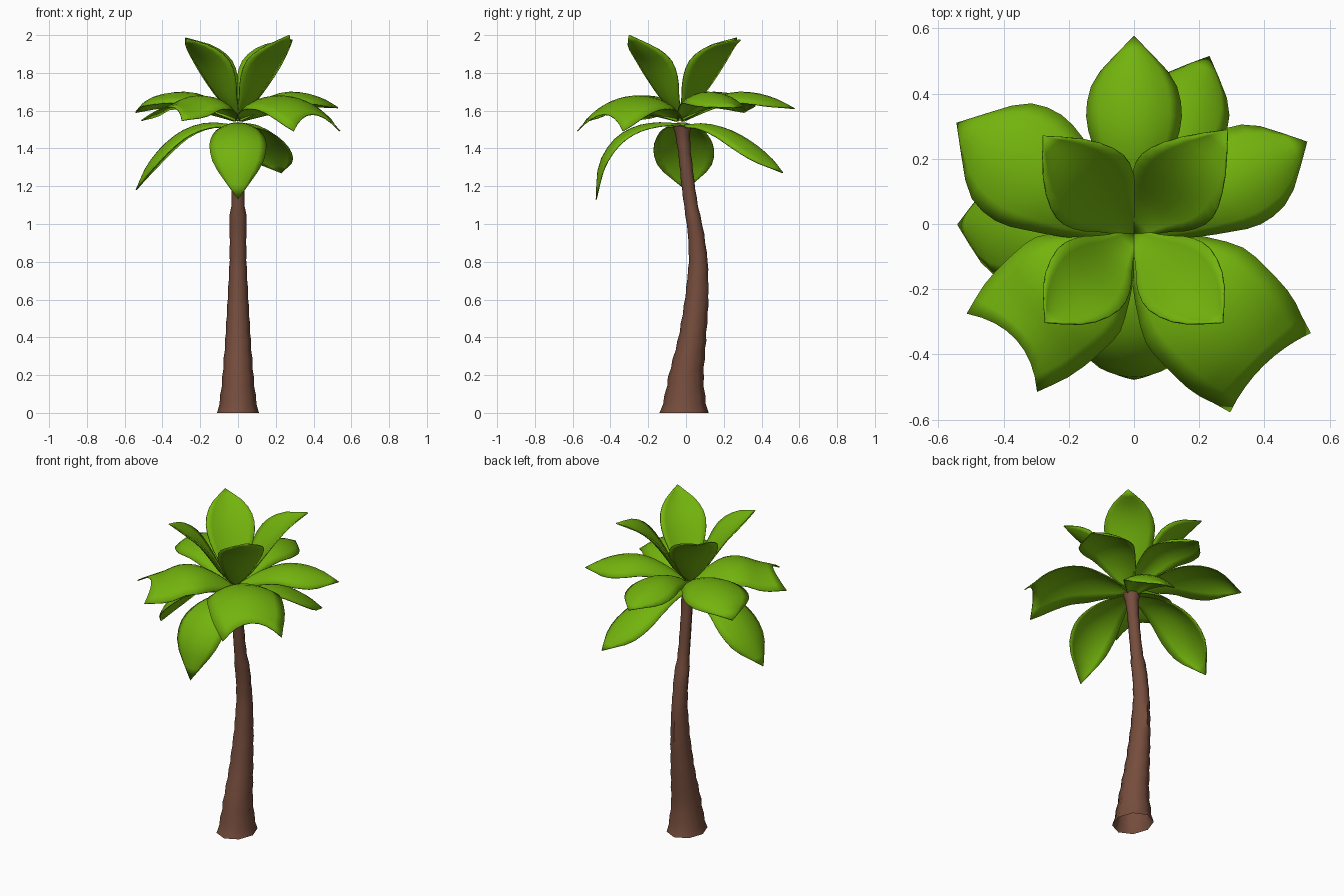
import bpy, bmesh, math
from mathutils import Vector

if "Cube" in bpy.data.objects:
    bpy.data.objects.remove(bpy.data.objects["Cube"])


def material(name, rgb):
    m = bpy.data.materials.new(name)
    m.diffuse_color = (*rgb, 1)
    m.use_nodes = True
    m.node_tree.nodes["Principled BSDF"].inputs["Base Color"].default_value = m.diffuse_color
    return m


GREEN = material("leaf green", (0.170, 0.450, 0.004))
BROWN = material("trunk brown", (0.180, 0.074, 0.046))


def finish(name, bm, mat, angle):
    bmesh.ops.recalc_face_normals(bm, faces=bm.faces)
    me = bpy.data.meshes.new(name)
    bm.to_mesh(me)
    bm.free()
    me.materials.append(mat)
    ob = bpy.data.objects.new(name, me)
    bpy.context.collection.objects.link(ob)
    bpy.ops.object.select_all(action='DESELECT')
    ob.select_set(True)
    bpy.context.view_layer.objects.active = ob
    bpy.ops.object.shade_smooth_by_angle(angle=math.radians(angle))
    return ob


def spline(pts, t):
    """Catmull-Rom through evenly spaced points, t in 0..1"""
    p = [Vector(q) for q in pts]
    p = [2 * p[0] - p[1]] + p + [2 * p[-1] - p[-2]]
    s = t * (len(pts) - 1)
    i = min(int(s), len(pts) - 2)
    u = s - i
    a, b, c, d = p[i:i + 4]
    return 0.5 * (2 * b + (c - a) * u + (2 * a - 5 * b + 4 * c - d) * u * u
                  + (3 * b - a - 3 * c + d) * u ** 3)


def leaf(name, azimuth, mid, half, fold, profile, notch=0.0):
    """Sheet along a midrib of (radius, z) points; fold lowers (or lifts) the edges."""
    az = math.radians(azimuth)
    out = Vector((math.cos(az), math.sin(az), 0))
    side = Vector((-math.sin(az), math.cos(az), 0))
    base = Vector((0, -0.03, 0))
    n, m = 12, 4
    bm = bmesh.new()
    grid = []
    for i in range(n + 1):
        t = i / n
        c = spline(mid, t)
        d = spline(mid, min(1, t + .02)) - spline(mid, max(0, t - .02))
        d.normalize()
        w = max(0, half * spline([(f, 0) for f in profile], t).x)
        row = []
        for j in range(-m, m + 1):
            v = j / m
            sag = fold * v * v * w / half
            along = notch * v * v * t ** 3
            r = c.x + d.x * along - d.y * sag
            z = c.y + d.y * along + d.x * sag
            row.append(bm.verts.new(base + out * r + side * w * v + Vector((0, 0, z))))
        grid.append(row)
    for a, b in zip(grid, grid[1:]):
        for j in range(2 * m):
            bm.faces.new((a[j], a[j + 1], b[j + 1], b[j]))
    bmesh.ops.remove_doubles(bm, verts=bm.verts, dist=0.0005)
    ob = finish(name, bm, GREEN, 50)
    sol = ob.modifiers.new("thickness", 'SOLIDIFY')
    sol.thickness = 0.006
    sol.offset = 0


POINTED = (0.12, 0.55, 0.85, 1.0, 0.80, 0.0)
SLIM_TIP = (0.12, 0.50, 0.88, 1.0, 0.70, 0.0)
BROAD = (0.12, 0.6, 0.95, 1.0, 0.97, 0.80)

# Four upright leaves at the top
for name, az, r, top, half in (("front_right", -45, .385, 2.0, .132),
                               ("front_left", 225, .385, 1.98, .132),
                               ("back_right", 48, .43, 1.975, .145),
                               ("back_left", 133, .41, 1.985, .14)):
    mid = [(0.0, 1.56), (.085, 1.65), (.155, 1.755), (.225, 1.85), (.31, 1.925), (r, top)]
    leaf("upper_leaf_" + name, az, mid, half, .03, SLIM_TIP)

# Spreading pointed leaves
for name, az, r, tip, half in (("back", 90, .605, 1.61, .145),
                               ("back_left", 148, .64, 1.59, .19),
                               ("back_right", 28, .60, 1.615, .155)):
    mid = [(0.0, 1.55), (r * .2, 1.635), (r * .42, 1.69),
           (r * .62, 1.695), (r * .82, 1.665), (r, tip)]
    leaf("middle_leaf_" + name, az, mid, half, -.06, POINTED)

# Spreading leaves with a notched, two-pointed end
for name, az, r, tip, half in (("front_right", -45.5, .565, 1.58, .215),
                               ("front_left", 222, .485, 1.62, .20)):
    mid = [(0.0, 1.55), (r * .2, 1.62), (r * .42, 1.67),
           (r * .64, 1.675), (r * .84, 1.64), (r, tip)]
    leaf("notched_leaf_" + name, az, mid, half, -.07, BROAD, .075)

# Drooping leaves at the bottom
leaf("drooping_leaf_front", -90,
     [(0.0, 1.53), (.13, 1.535), (.25, 1.51), (.355, 1.44), (.43, 1.31), (.445, 1.13)],
     .15, -.04, POINTED)
leaf("drooping_leaf_left", 177,
     [(0.0, 1.52), (.15, 1.535), (.28, 1.50), (.39, 1.42), (.48, 1.31), (.54, 1.18)],
     .16, -.05, POINTED)
leaf("drooping_leaf_back", 67,
     [(0.0, 1.52), (.14, 1.53), (.27, 1.50), (.39, 1.44), (.50, 1.36), (.59, 1.27)],
     .14, -.05, POINTED)

# Bent trunk: (z, centre y, half width x, half depth y)
SHAPE = [(0, -.010, .104, .122), (.1, -.006, .088, .100), (.2, 0, .078, .088),
         (.4, .034, .064, .070), (.6, .057, .052, .060), (.8, .066, .043, .048),
         (.95, .053, .042, .041), (1.02, .041, .046, .039), (1.1, .026, .034, .035),
         (1.2, .012, .032, .034), (1.4, -.010, .032, .032), (1.48, -.019, .038, .038),
         (1.52, -.022, .048, .046)]


def trunk_at(z):
    for a, b in zip(SHAPE, SHAPE[1:]):
        if z <= b[0] + 1e-6:
            u = (z - a[0]) / (b[0] - a[0])
            return [p + (q - p) * u for p, q in zip(a[1:], b[1:])]


# Open tube whose rings swell and shrink as bark segments
bm = bmesh.new()
rings = []
SIDES, LEVELS = 8, 32
for k in range(LEVELS + 1):
    z = 1.52 * k / LEVELS
    cy, rx, ry = trunk_at(z)
    s = 1.07 if k % 2 == 0 else 1.01
    rings.append([bm.verts.new((s * rx * math.cos(a), cy + s * ry * math.sin(a), z))
                  for a in (2 * math.pi * i / SIDES for i in range(SIDES))])
for a, b in zip(rings, rings[1:]):
    for i in range(SIDES):
        j = (i + 1) % SIDES
        bm.faces.new((a[i], a[j], b[j], b[i]))
finish("trunk", bm, BROWN, 50)
